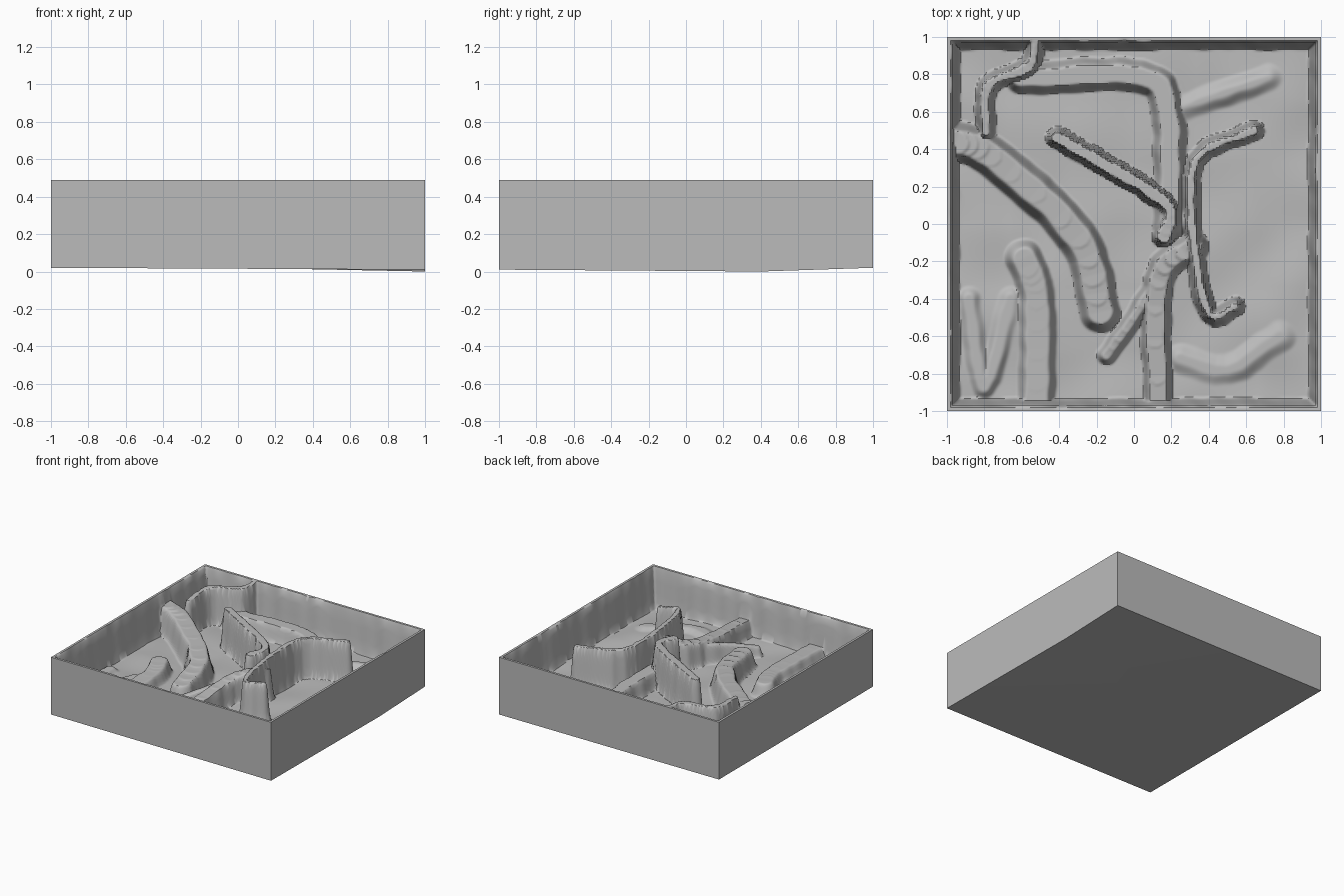
import bpy, bmesh, math
from mathutils import Vector, noise

if "Cube" in bpy.data.objects:
    bpy.data.objects.remove(bpy.data.objects["Cube"])

RIM, FLOOR, BASE, STEPS = 0.49, 0.17, 0.02, 4

grey = bpy.data.materials.new("stone grey")
grey.diffuse_color = (0.5, 0.5, 0.5, 1)
grey.use_nodes = True
grey.node_tree.nodes["Principled BSDF"].inputs["Base Color"].default_value = grey.diffuse_color


def smooth(t):
    t = max(0.0, min(1.0, t))
    return t * t * (3 - 2 * t)


def spline(points):
    """Catmull-Rom curve through a few plan points."""
    p = [Vector(q) for q in points]
    p = [2 * p[0] - p[1]] + p + [2 * p[-1] - p[-2]]
    out = []
    for a, b, c, d in zip(p, p[1:], p[2:], p[3:]):
        for s in range(STEPS):
            t = s / STEPS
            out.append(0.5 * (2 * b + (c - a) * t + (2 * a - 5 * b + 4 * c - d) * t * t
                              + (3 * b - a - 3 * c + d) * t ** 3))
    return out + [p[-2]]


# Each ridge becomes short segments whose crest runs from z_start to z_end
segments = []


def ridge(half, slope, z_start, z_end, *points):
    path = spline(points)
    n = len(path) - 1
    for i in range(n):
        a, b = path[i], path[i + 1]
        za = z_start + (z_end - z_start) * i / n
        zb = z_start + (z_end - z_start) * (i + 1) / n
        r = half + slope + 0.02
        segments.append((min(a.x, b.x) - r, max(a.x, b.x) + r, min(a.y, b.y) - r,
                         max(a.y, b.y) + r, a, b - a, za, zb, half, slope))


# hooked wall in the back left corner
ridge(.02, .035, .49, .45, (-.53, 1), (-.56, .84), (-.78, .74), (-.79, .49))
# arched terrace
ridge(.045, .05, .3, .3, (-.6, .78), (.03, .79), (.18, .6), (.19, 0))
# diagonal wall
ridge(.03, .03, .49, .47, (-.41, .46), (.16, .12), (.16, -.07))
# winding low ridge
ridge(.06, .055, .4, .3, (-1, .45), (-.77, .37), (-.3, -.07), (-.18, -.47))
# front left plateau
ridge(.055, .05, .27, .25, (-.59, -.18), (-.52, -.4), (-.52, -1))
# thin curved wall on the right
ridge(.018, .035, .49, .48, (.64, .5), (.33, .34), (.32, -.1), (.4, -.48), (.54, -.44))
# front plateau and its side spur
ridge(.045, .04, .42, .29, (.32, -.12), (.13, -.3), (.13, -1))
ridge(.02, .035, .36, .24, (.2, -.17), (0, -.5), (-.15, -.7))
# soft rises on the floor
ridge(.02, .07, .2, .2, (.25, -.72), (.5, -.78), (.78, -.6))
ridge(.01, .07, .2, .21, (.25, .62), (.72, .78))
ridge(.02, .05, .21, .2, (-.88, -.4), (-.8, -.87), (-.66, -.4))


def height(x, y):
    wob = 0.018 * noise.noise(Vector((x * 9, y * 9, 2)))
    z0 = FLOOR + 0.02 * noise.noise(Vector((x * 3, y * 3, 5)))
    # steep ragged rim wall
    edge = 1 - max(abs(x), abs(y))
    if edge < 0.001:
        return RIM
    best = z0 + (RIM - z0) * (1 - smooth((edge - 0.02 + wob * 0.5) / 0.05))
    for x0, x1, y0, y1, a, ab, za, zb, half, slope in segments:
        if x0 < x < x1 and y0 < y < y1:
            p = Vector((x, y)) - a
            t = max(0.0, min(1.0, p.dot(ab) / ab.length_squared))
            d = (p - ab * t).length + wob * 0.6
            k = 1 - smooth((d - half) / slope)
            best = max(best, z0 + (za + t * (zb - za) - z0) * k)
    return best


def finish(bm, name):
    me = bpy.data.meshes.new(name)
    bm.to_mesh(me)
    bm.free()
    ob = bpy.data.objects.new(name, me)
    bpy.context.collection.objects.link(ob)
    me.materials.append(grey)
    bpy.ops.object.select_all(action='DESELECT')
    ob.select_set(True)
    bpy.context.view_layer.objects.active = ob
    bpy.ops.object.shade_smooth_by_angle(angle=math.radians(50))


# Sculpted interior with rim
bm = bmesh.new()
bmesh.ops.create_grid(bm, x_segments=210, y_segments=210, size=1.0)
for v in bm.verts:
    v.co.z = height(v.co.x, v.co.y)
finish(bm, "sculpted_interior")

# Outer sides and underside, dipping slightly on the right edge
outline = [(-1, -1, BASE), (1, -1, BASE / 2), (1, .4, 0), (1, 1, BASE), (-1, 1, BASE)]
bm = bmesh.new()
low = [bm.verts.new(p) for p in outline]
top = [bm.verts.new((x, y, RIM)) for x, y, z in outline]
mid = bm.verts.new((0, 0, BASE))
for i in range(5):
    j = (i + 1) % 5
    bm.faces.new((low[i], low[j], top[j], top[i]))
    bm.faces.new((low[j], low[i], mid))
finish(bm, "tray_shell")
